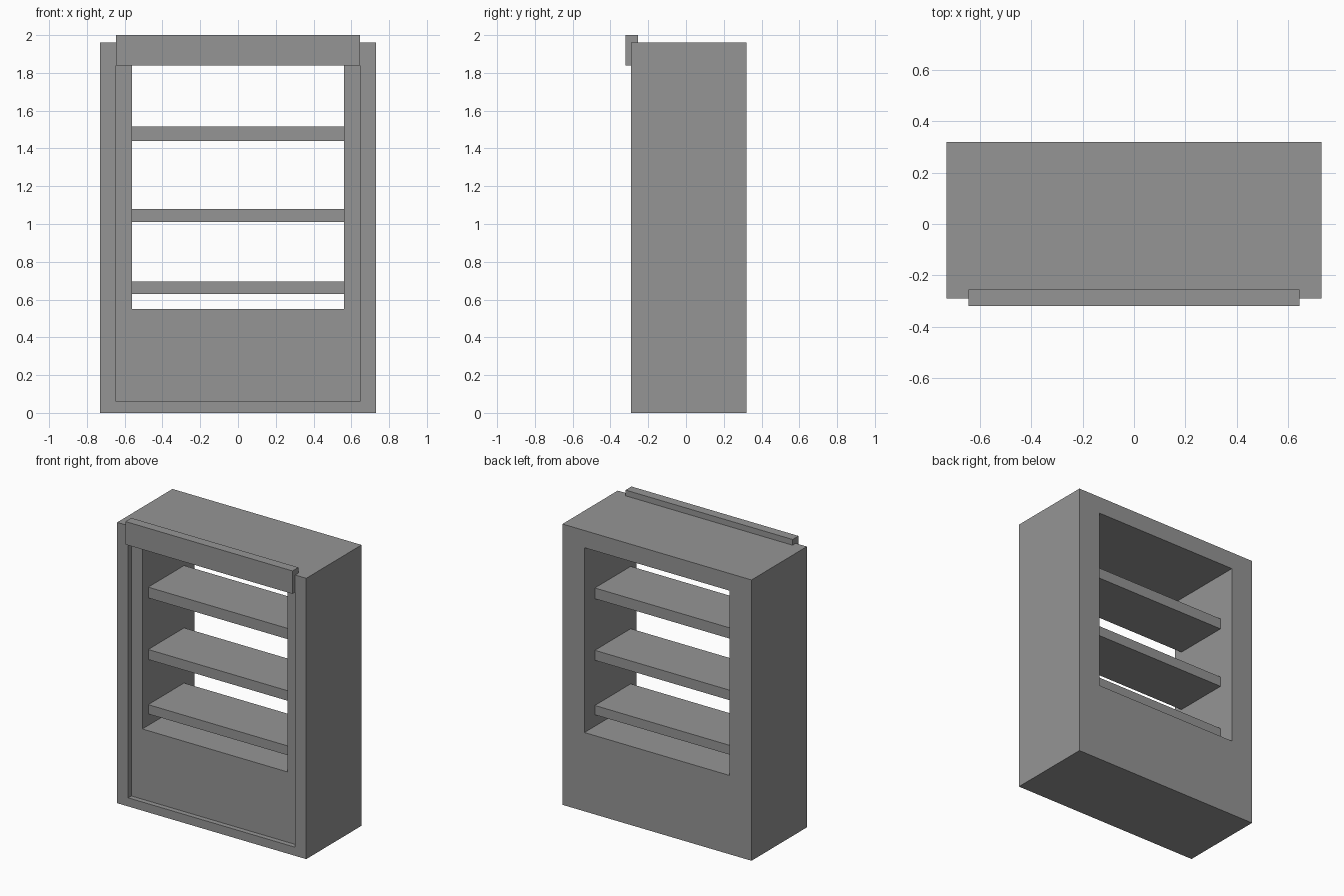
import bpy

if "Cube" in bpy.data.objects:
    bpy.data.objects.remove(bpy.data.objects["Cube"], do_unlink=True)

grey = bpy.data.materials.new("plain grey")
grey.use_nodes = True
GREY = (0.3, 0.3, 0.3, 1)
grey.diffuse_color = GREY
grey.node_tree.nodes["Principled BSDF"].inputs["Base Color"].default_value = GREY


def box(name, half_width, y, z):
    """Box centred on x, spanning the given y and z ranges."""
    bpy.ops.mesh.primitive_cube_add(size=1, location=(0, sum(y) / 2, sum(z) / 2))
    ob = bpy.context.object
    ob.name = name
    ob.scale = (2 * half_width, y[1] - y[0], z[1] - z[0])
    bpy.ops.object.transform_apply(location=False, rotation=False, scale=True)
    ob.data.materials.append(grey)
    return ob


def cut(target, cutter):
    """Subtract the cutter from the target and remove it."""
    mod = target.modifiers.new("cut", "BOOLEAN")
    mod.operation = "DIFFERENCE"
    mod.solver = "EXACT"
    mod.object = cutter
    bpy.context.view_layer.objects.active = target
    bpy.ops.object.modifier_apply(modifier=mod.name)
    bpy.data.objects.remove(cutter, do_unlink=True)


FRONT, BACK, RECESS = -0.29, 0.32, -0.255

# Cabinet body with a shallow front recess and an opening right through
cabinet = box("cabinet", 0.73, (FRONT, BACK), (0, 1.96))
cut(cabinet, box("recess_cutter", 0.645, (FRONT - 0.1, RECESS), (0.06, 2.1)))
cut(cabinet, box("opening_cutter", 0.56, (FRONT - 0.1, BACK + 0.1), (0.55, 1.84)))

# Header board seated in the top of the recess
box("header_board", 0.645, (-0.32, RECESS), (1.84, 2.0))

# Shelves between the side walls
shelves = {"lower": (0.63, 0.695), "middle": (1.01, 1.08), "upper": (1.44, 1.515)}
for level, z in shelves.items():
    box(level + "_shelf", 0.56, (-0.19, 0.205), z)
